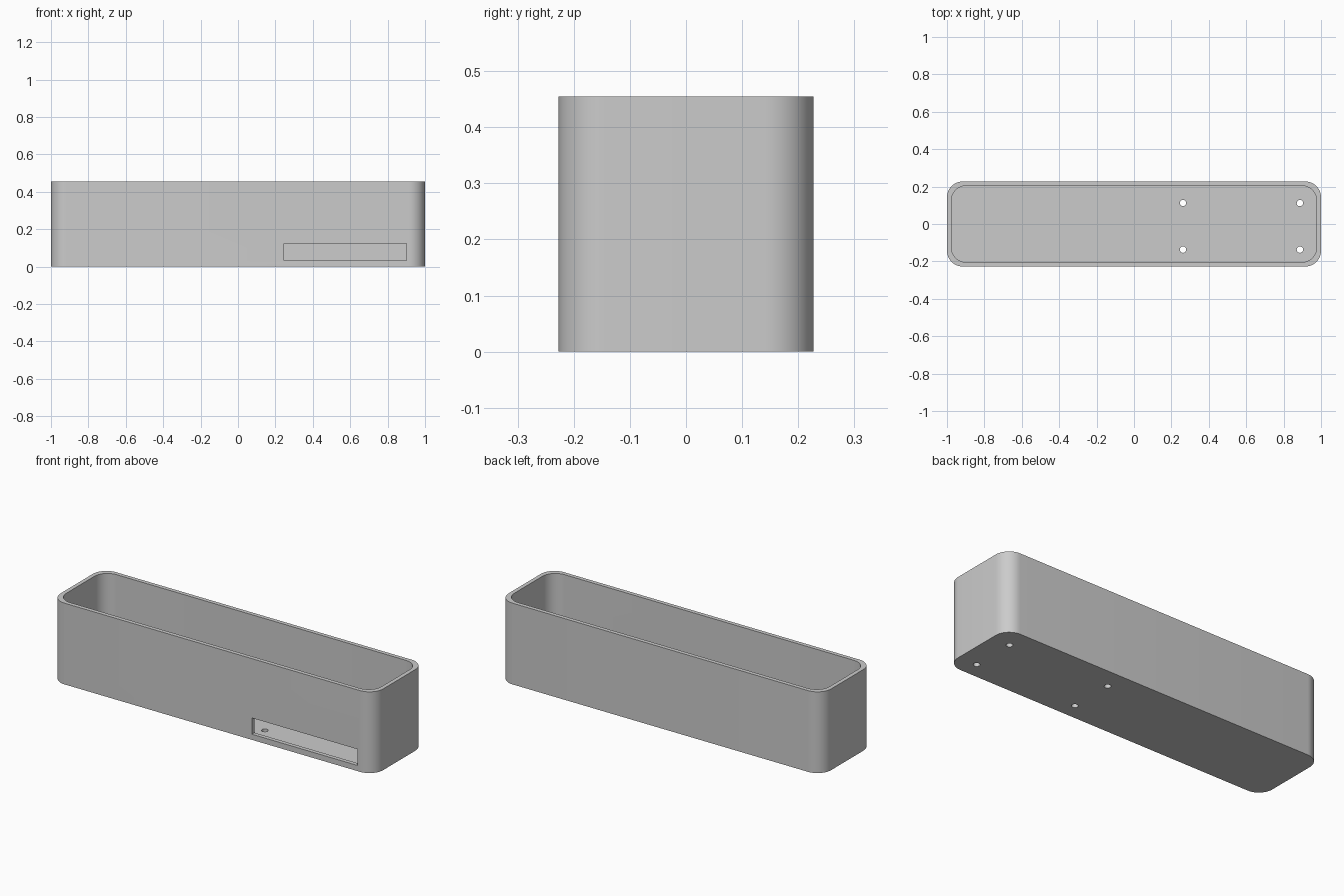
import bpy
import math

LENGTH, DEPTH, HEIGHT = 2.0, 0.455, 0.455
WALL, FLOOR, RADIUS = 0.023, 0.023, 0.085

if "Cube" in bpy.data.objects:
    bpy.data.objects.remove(bpy.data.objects["Cube"], do_unlink=True)

grey = bpy.data.materials.new("plain_grey")
grey.use_nodes = True
colour = (0.6, 0.6, 0.6, 1.0)
grey.diffuse_color = colour
grey.node_tree.nodes["Principled BSDF"].inputs["Base Color"].default_value = colour


def rounded_block(name, sx, sy, z0, z1, radius, steps=12):
    """Upright block with rounded vertical corners."""
    ring = []
    for quarter, (cx, cy) in enumerate([(1, 1), (-1, 1), (-1, -1), (1, -1)]):
        for i in range(steps + 1):
            a = math.pi / 2 * (quarter + i / steps)
            ring.append((cx * (sx / 2 - radius) + radius * math.cos(a),
                         cy * (sy / 2 - radius) + radius * math.sin(a)))
    n = len(ring)
    verts = [(x, y, z) for z in (z0, z1) for x, y in ring]
    faces = [tuple(reversed(range(n))), tuple(range(n, 2 * n))]
    faces += [(i, (i + 1) % n, n + (i + 1) % n, n + i) for i in range(n)]
    mesh = bpy.data.meshes.new(name)
    mesh.from_pydata(verts, [], faces)
    mesh.materials.append(grey)
    obj = bpy.data.objects.new(name, mesh)
    bpy.context.scene.collection.objects.link(obj)
    return obj


def cut(target, cutter):
    """Subtract a cutter, apply the result and discard the cutter."""
    cutter.hide_render = True
    mod = target.modifiers.new("cut", "BOOLEAN")
    mod.operation, mod.solver, mod.object = "DIFFERENCE", "EXACT", cutter
    bpy.ops.object.select_all(action="DESELECT")
    bpy.context.view_layer.objects.active = target
    target.select_set(True)
    bpy.ops.object.modifier_apply(modifier=mod.name)
    bpy.data.objects.remove(cutter, do_unlink=True)


# Open tray: outer body minus the inner cavity
tray = rounded_block("open_tray", LENGTH, DEPTH, 0, HEIGHT, RADIUS)
cut(tray, rounded_block("cavity_cutter", LENGTH - 2 * WALL, DEPTH - 2 * WALL,
                        FLOOR, HEIGHT + 0.1, RADIUS - 0.005))

# Slot through the front wall
bpy.ops.mesh.primitive_cube_add(size=1, location=(0.573, -DEPTH / 2, 0.077))
slot = bpy.context.object
slot.name = "slot_cutter"
slot.scale = (0.654, 0.1, 0.091)
slot.data.materials.append(grey)
cut(tray, slot)

# Four screw holes through the floor
for x in (0.262, 0.887):
    for y in (0.112, -0.137):
        bpy.ops.mesh.primitive_cylinder_add(vertices=32, radius=0.017, depth=0.1,
                                            location=(x, y, FLOOR / 2))
        hole = bpy.context.object
        hole.name = "hole_cutter"
        hole.data.materials.append(grey)
        cut(tray, hole)

# Smooth corners, crisp edges
bpy.ops.object.select_all(action="DESELECT")
bpy.context.view_layer.objects.active = tray
tray.select_set(True)
bpy.ops.object.shade_smooth_by_angle(angle=math.radians(30))
